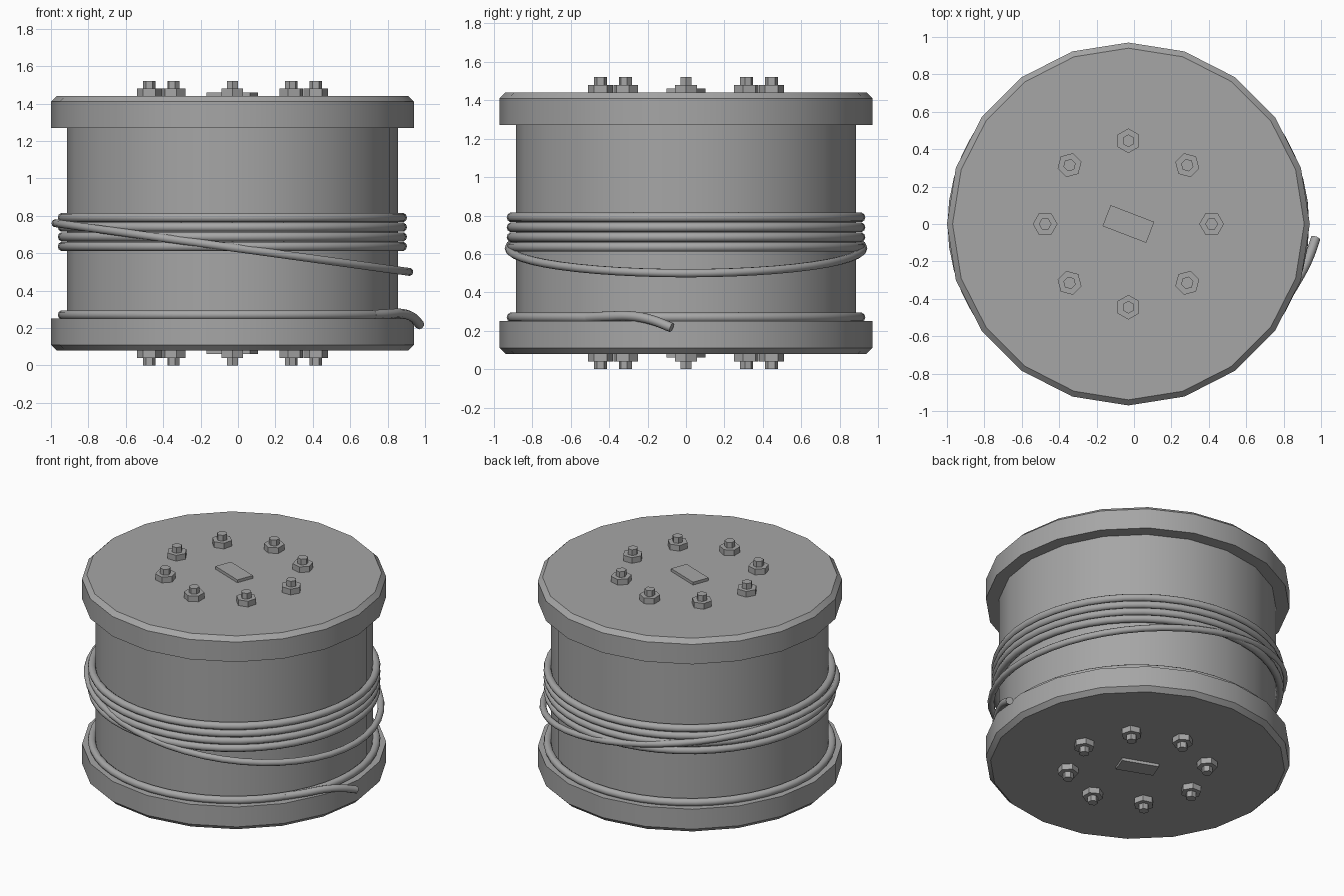
import bpy, bmesh
from math import cos, sin, pi, radians, atan2
from mathutils import Matrix, Vector

cube = bpy.data.objects.get("Cube")
if cube:
    bpy.data.objects.remove(cube, do_unlink=True)

AXIS_X = -0.03      # the drum axis; the loose rope end widens the +x side
MID_Z = 0.76        # the hardware and flanges mirror about this height

grey = bpy.data.materials.new("plain grey")
grey.use_nodes = True
colour = (0.38, 0.38, 0.38, 1)
grey.diffuse_color = colour
grey.node_tree.nodes["Principled BSDF"].inputs["Base Color"].default_value = colour


def finish(name, bm):
    """Turn a bmesh into a smooth object that keeps its hard edges."""
    bmesh.ops.recalc_face_normals(bm, faces=bm.faces[:])
    mesh = bpy.data.meshes.new(name)
    bm.to_mesh(mesh)
    bm.free()
    mesh.materials.append(grey)
    mesh.shade_smooth()
    mesh.set_sharp_from_angle(angle=radians(30))
    obj = bpy.data.objects.new(name, mesh)
    bpy.context.collection.objects.link(obj)
    return obj


def add_prism(bm, profile, sides, centre=(AXIS_X, 0), turn=0):
    """Stack regular polygons given as (radius, z) and close both ends."""
    rings = []
    for r, z in profile:
        angles = [turn + 2 * pi * i / sides for i in range(sides)]
        rings.append([bm.verts.new((centre[0] + r * cos(a), centre[1] + r * sin(a), z))
                      for a in angles])
    for low, high in zip(rings, rings[1:]):
        for i in range(sides):
            j = (i + 1) % sides
            bm.faces.new((low[i], low[j], high[j], high[i]))
    bm.faces.new(rings[0][::-1])
    bm.faces.new(rings[-1])


def mirror_z(bm):
    for v in bm.verts:
        v.co.z = 2 * MID_Z - v.co.z


def rope_ring(name, radius, z, thickness, tilt=0, squash=1):
    bpy.ops.mesh.primitive_torus_add(
        major_radius=radius, minor_radius=thickness, major_segments=48,
        minor_segments=10, location=(AXIS_X, 0, z), rotation=(0, tilt, 0))
    ring = bpy.context.object
    ring.name = name
    ring.scale.y = squash
    ring.data.materials.append(grey)
    ring.data.shade_smooth()


# Drum core
bm = bmesh.new()
add_prism(bm, [(0.885, 0.24), (0.885, 1.28)], 20)
finish("drum_core", bm)

# Flanges, nuts, bolts and centre plates, on the top and the bottom
for side in ("top", "bottom"):
    flange, nuts, bolts, plate = (bmesh.new() for _ in range(4))
    add_prism(flange, [(0.97, 1.27), (0.97, 1.41), (0.94, 1.44)], 20)
    for i in range(8):
        a = i * pi / 4
        spot = (AXIS_X + 0.445 * cos(a), 0.445 * sin(a))
        add_prism(nuts, [(0.066, 1.43), (0.066, 1.48)], 6, spot, a)
        add_prism(bolts, [(0.034, 1.44), (0.034, 1.52)], 6, spot, a)
    place = (Matrix.Translation((AXIS_X, 0, 1.445)) @ Matrix.Rotation(radians(-21), 4, "Z")
             @ Matrix.Diagonal((0.25, 0.12, 0.03, 1)))
    bmesh.ops.create_cube(plate, size=1, matrix=place)
    for part, bm in (("flange", flange), ("nuts", nuts), ("bolts", bolts),
                     ("centre_plate", plate)):
        if side == "bottom":
            mirror_z(bm)
        finish(f"{side}_{part}", bm)

# Rope wound around the drum
for i in range(4):
    rope_ring(f"rope_coil_{i + 1}", 0.908, 0.636 + 0.0515 * i, 0.0255)
rope_ring("lower_rope_coil", 0.908, 0.27, 0.0255)
rope_ring("slanted_rope_coil", 0.954, 0.63, 0.022, tilt=atan2(0.13, 0.945), squash=0.967)

# Loose rope end, leaving the lower coil over the flange rim
curve = bpy.data.curves.new("loose_rope_end", "CURVE")
curve.dimensions = "3D"
curve.bevel_depth = 0.0255
curve.bevel_resolution = 2
curve.use_fill_caps = True
path = [(0.72, -0.51, 0.27), (0.805, -0.405, 0.275), (0.875, -0.295, 0.277),
        (0.93, -0.19, 0.26), (0.972, -0.075, 0.217)]
spline = curve.splines.new("BEZIER")
spline.bezier_points.add(len(path) - 1)
spline.resolution_u = 5
for point, co in zip(spline.bezier_points, path):
    point.co = Vector(co)
    point.handle_left_type = point.handle_right_type = "AUTO"
curve.materials.append(grey)
bpy.context.collection.objects.link(bpy.data.objects.new("loose_rope_end", curve))
